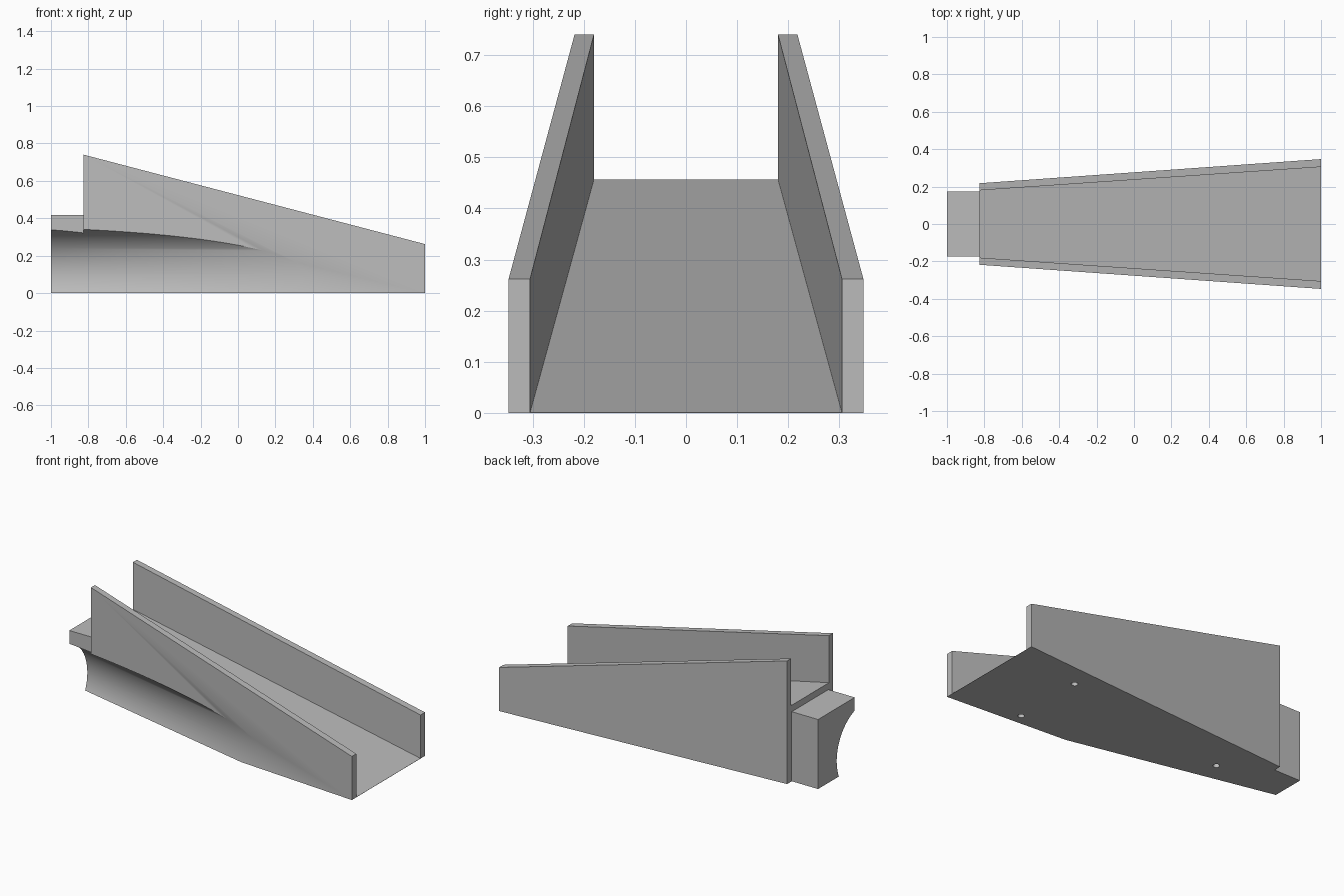
import bpy, bmesh, math

if "Cube" in bpy.data.objects:
    bpy.data.objects.remove(bpy.data.objects["Cube"])

grey = bpy.data.materials.new("plain_grey")
grey.diffuse_color = (0.5, 0.5, 0.5, 1)
grey.use_nodes = True
grey.node_tree.nodes["Principled BSDF"].inputs["Base Color"].default_value = grey.diffuse_color


def loft(name, ring_a, ring_b):
    """Closed solid between two matching rings of points."""
    bm = bmesh.new()
    a = [bm.verts.new(p) for p in ring_a]
    b = [bm.verts.new(p) for p in ring_b]
    n = len(a)
    bm.faces.new(a)
    bm.faces.new(b[::-1])
    for i in range(n):
        j = (i + 1) % n
        bm.faces.new((a[i], b[i], b[j], a[j]))
    bmesh.ops.recalc_face_normals(bm, faces=bm.faces[:])
    mesh = bpy.data.meshes.new(name)
    bm.to_mesh(mesh)
    bm.free()
    ob = bpy.data.objects.new(name, mesh)
    bpy.context.collection.objects.link(ob)
    mesh.materials.append(grey)
    return ob


def channel_section(x, outer, inner, floor, top):
    half = [(outer, 0), (outer, top), (inner, top), (inner, floor)]
    pts = half + [(-y, z) for y, z in reversed(half)]
    return [(x, y, z) for y, z in pts]


def circle(n, r):
    return [(r * math.cos(2 * math.pi * i / n), r * math.sin(2 * math.pi * i / n))
            for i in range(n)]


def boolean(target, tool, operation):
    mod = target.modifiers.new(tool.name, 'BOOLEAN')
    mod.operation = operation
    mod.solver = 'EXACT'
    mod.object = tool
    bpy.context.view_layer.objects.active = target
    bpy.ops.object.modifier_apply(modifier=mod.name)
    bpy.data.objects.remove(tool, do_unlink=True)


# Tapering ramp with a side wall on each edge
body = loft("ramp_body",
            channel_section(-0.825, 0.218, 0.18, 0.457, 0.74),
            channel_section(1.0, 0.347, 0.305, 0.001, 0.262))

# Square block at the high end
square = [(-0.174, 0), (0.174, 0), (0.174, 0.418), (-0.174, 0.418)]
block = loft("end_block", [(-1, y, z) for y, z in square],
             [(-0.8, y, z) for y, z in square])
boolean(body, block, 'UNION')


# Slanted round scoop along the front side
def scoop_ring(x):
    centre = -0.255 - 0.219 * (x + 1)
    return [(x, centre + u, 0.1 + v) for u, v in circle(96, 0.252)]


boolean(body, loft("scoop_cutter", scoop_ring(-1.1), scoop_ring(0.9)), 'DIFFERENCE')

# Three blind holes in the underside
for hx, hy, depth in ((0.57, 0.19, 0.08), (0.57, -0.25, 0.08), (-0.56, 0.01, 0.08)):
    ring = [(hx + u, hy + v) for u, v in circle(24, 0.018)]
    hole = loft("hole_cutter", [(x, y, -0.05) for x, y in ring],
                [(x, y, depth) for x, y in ring])
    boolean(body, hole, 'DIFFERENCE')

# Smooth the scoop and holes, keep the edges crisp
bpy.ops.object.select_all(action='DESELECT')
body.select_set(True)
bpy.context.view_layer.objects.active = body
bpy.ops.object.shade_smooth_by_angle(angle=math.radians(30))
